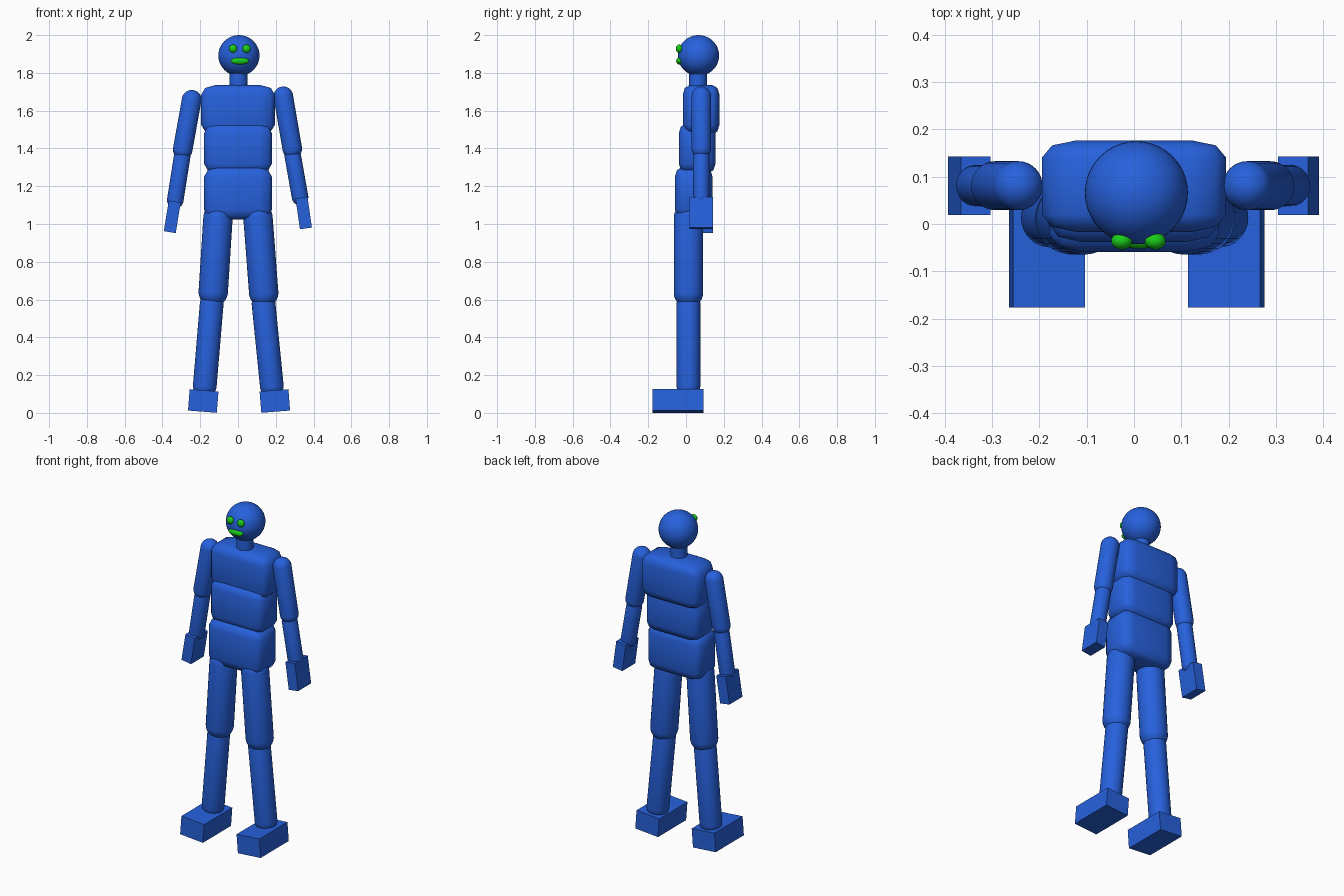
import bpy, bmesh, math
from mathutils import Vector, Matrix

if "Cube" in bpy.data.objects:
    bpy.data.objects.remove(bpy.data.objects["Cube"])


def material(name, color):
    m = bpy.data.materials.new(name)
    m.diffuse_color = color
    m.use_nodes = True
    m.node_tree.nodes["Principled BSDF"].inputs["Base Color"].default_value = m.diffuse_color
    return m


BLUE = material("blue", (0.02, 0.12, 0.72, 1))
GREEN = material("green", (0.01, 0.6, 0.01, 1))


def finish(name, bm, mat, smooth=True):
    me = bpy.data.meshes.new(name)
    bmesh.ops.recalc_face_normals(bm, faces=bm.faces)
    for f in bm.faces:
        f.smooth = smooth
    bm.to_mesh(me)
    bm.free()
    me.materials.append(mat)
    ob = bpy.data.objects.new(name, me)
    bpy.context.collection.objects.link(ob)
    return ob


def ellipsoid(name, loc, radii, mat):
    bm = bmesh.new()
    bmesh.ops.create_uvsphere(bm, u_segments=40, v_segments=24, radius=1)
    finish(name, bm, mat).matrix_world = Matrix.LocRotScale(Vector(loc), None, Vector(radii))


def capsule(name, top, bottom, y, r):
    """Round-ended limb between two tip points given as (x, z)."""
    a, b = Vector((top[0], y, top[1])), Vector((bottom[0], y, bottom[1]))
    half = (a - b).length / 2 - r
    bm = bmesh.new()
    bmesh.ops.create_uvsphere(bm, u_segments=32, v_segments=17, radius=r)
    for v in bm.verts:
        v.co.z += half if v.co.z > 0 else -half
    rot = (a - b).to_track_quat('Z', 'Y')
    bm.transform(Matrix.LocRotScale((a + b) / 2, rot, None))
    finish(name, bm, BLUE)


def box(name, loc, size, tilt):
    bm = bmesh.new()
    bmesh.ops.create_cube(bm, size=1)
    bmesh.ops.scale(bm, vec=size, verts=bm.verts)
    bm.transform(Matrix.Translation(loc) @ Matrix.Rotation(math.radians(tilt), 4, 'Y'))
    finish(name, bm, BLUE, smooth=False)


def torso_block(name, loc, half):
    """Box with wide rounded edges, stretched to its size."""
    bm = bmesh.new()
    bmesh.ops.create_cube(bm, size=2)
    bmesh.ops.bevel(bm, geom=bm.edges[:], offset=0.38, segments=2, profile=0.5,
                    affect='EDGES')
    bmesh.ops.scale(bm, vec=half, verts=bm.verts)
    bmesh.ops.translate(bm, vec=loc, verts=bm.verts)
    finish(name, bm, BLUE)


# Torso
torso_block("chest", (0, 0.080, 1.605), (0.195, 0.097, 0.130))
torso_block("waist", (0, 0.059, 1.400), (0.180, 0.097, 0.130))
torso_block("hips", (0, 0.041, 1.163), (0.180, 0.100, 0.138))

# Neck
bm = bmesh.new()
bmesh.ops.create_cone(bm, cap_ends=True, segments=32, radius1=0.047, radius2=0.047, depth=0.16)
bm.transform(Matrix.Translation((0.003, 0.064, 1.76)))
finish("neck", bm, BLUE)
bpy.context.view_layer.objects.active = bpy.data.objects["neck"]
bpy.data.objects["neck"].select_set(True)
bpy.ops.object.shade_smooth_by_angle()

# Head and face
ellipsoid("head", (0.005, 0.066, 1.892), (0.109, 0.109, 0.108), BLUE)
for side, x in (("left", -0.026), ("right", 0.045)):
    ellipsoid(side + "_eye", (x, -0.036, 1.928), (0.022, 0.018, 0.022), GREEN)
ellipsoid("mouth", (0.010, -0.034, 1.863), (0.048, 0.018, 0.019), GREEN)

# Arms
capsule("left_upper_arm", (-0.236, 1.709), (-0.302, 1.343), 0.081, 0.052)
capsule("left_forearm", (-0.289, 1.40), (-0.339, 1.083), 0.081, 0.044)
capsule("right_upper_arm", (0.231, 1.727), (0.296, 1.348), 0.081, 0.052)
capsule("right_forearm", (0.283, 1.40), (0.336, 1.10), 0.081, 0.044)
hand = (0.064, 0.124, 0.164)
box("left_hand", (-0.348, 0.081, 1.038), hand, 9.3)
box("right_hand", (0.348, 0.081, 1.058), hand, -8)

# Legs
capsule("left_thigh", (-0.101, 1.11), (-0.136, 0.564), 0.013, 0.078)
capsule("left_shin", (-0.134, 0.64), (-0.181, 0.082), 0.013, 0.063)
capsule("right_thigh", (0.100, 1.11), (0.142, 0.559), 0.013, 0.078)
capsule("right_shin", (0.129, 0.64), (0.185, 0.082), 0.013, 0.063)
foot = (0.153, 0.270, 0.113)
box("left_foot", (-0.184, -0.042, 0.063), foot, 4.5)
box("right_foot", (0.195, -0.042, 0.063), foot, -4.5)
